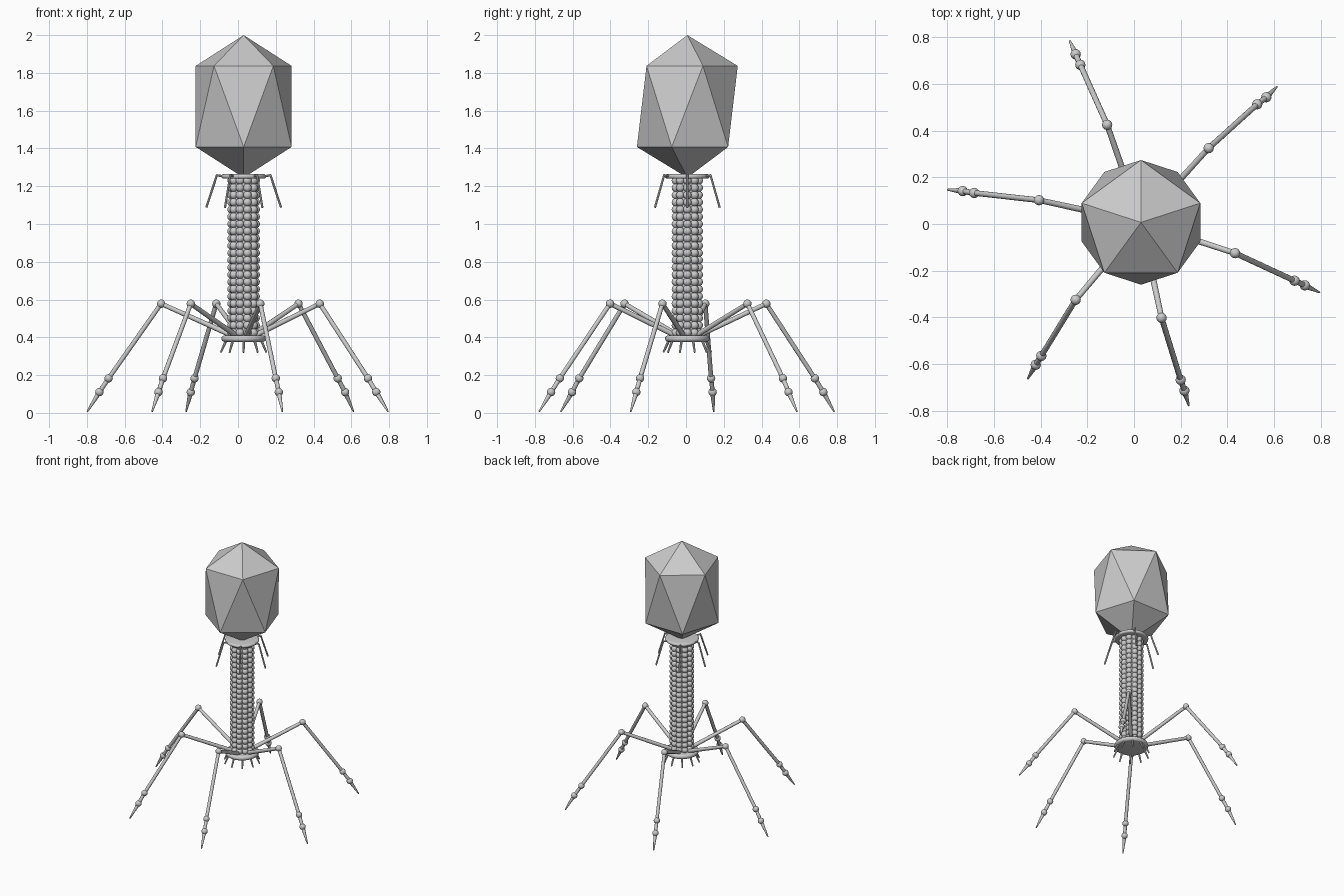
import bpy, bmesh
from math import sin, cos, pi, radians
from mathutils import Vector, Matrix

if "Cube" in bpy.data.objects:
    bpy.data.objects.remove(bpy.data.objects["Cube"])

CX, CY = 0.03, 0.007


def polar(r, deg, z):
    a = radians(deg)
    return Vector((CX + r * cos(a), CY + r * sin(a), z))


def finish(bm, name, smooth=True):
    mesh = bpy.data.meshes.new(name)
    bmesh.ops.recalc_face_normals(bm, faces=bm.faces)
    bm.to_mesh(mesh)
    bm.free()
    ob = bpy.data.objects.new(name, mesh)
    bpy.context.collection.objects.link(ob)
    if smooth:
        bpy.ops.object.select_all(action='DESELECT')
        ob.select_set(True)
        bpy.context.view_layer.objects.active = ob
        bpy.ops.object.shade_smooth_by_angle(angle=radians(40))
    return ob


def ball(bm, p, r, u=12, v=8):
    bmesh.ops.create_uvsphere(bm, u_segments=u, v_segments=v, radius=r,
                              matrix=Matrix.Translation(p))


def rod(bm, a, b, r1, r2, n=12):
    d = b - a
    m = Matrix.Translation((a + b) / 2) @ d.to_track_quat('Z', 'Y').to_matrix().to_4x4()
    bmesh.ops.create_cone(bm, cap_ends=True, segments=n, radius1=r1, radius2=r2,
                          depth=d.length, matrix=m)


def plate(name, z, r, h):
    # disc with a rounded rim, spun from a half profile
    bm = bmesh.new()
    pts = [(0, -h)] + [(r - h + h * cos(t), h * sin(t))
                       for t in [pi * (k / 8 - 0.5) for k in range(9)]] + [(0, h)]
    vs = [bm.verts.new((CX + x, CY, z + y)) for x, y in pts]
    es = [bm.edges.new(p) for p in zip(vs, vs[1:])]
    bmesh.ops.spin(bm, geom=vs + es, cent=(CX, CY, 0), axis=(0, 0, 1),
                   angle=2 * pi, steps=40)
    bmesh.ops.remove_doubles(bm, verts=bm.verts, dist=1e-4)
    return finish(bm, name)


# head: elongated icosahedron
bm = bmesh.new()
R = 0.267
top = bm.verts.new((CX, CY, 2.0))
bottom = bm.verts.new((CX, CY, 1.245))
up = [bm.verts.new(polar(R, 90 + 72 * k, 1.837)) for k in range(5)]
low = [bm.verts.new(polar(R, 126 + 72 * k, 1.408)) for k in range(5)]
for k in range(5):
    j = (k + 1) % 5
    bm.faces.new((top, up[k], up[j]))
    bm.faces.new((up[k], low[k], up[j]))
    bm.faces.new((low[k], low[j], up[j]))
    bm.faces.new((bottom, low[j], low[k]))
finish(bm, "head", smooth=False)

# collar and base plate
plate("collar", 1.252, 0.118, 0.012)
plate("base_plate", 0.393, 0.118, 0.017)

# tail core and beaded sheath
bm = bmesh.new()
rod(bm, Vector((CX, CY, 0.39)), Vector((CX, CY, 1.25)), 0.063, 0.063, 24)
finish(bm, "tail_core")
bm = bmesh.new()
ROWS = 22
for i in range(ROWS):
    for k in range(10):
        ball(bm, polar(0.064, 36 * k, 0.425 + i * 0.805 / (ROWS - 1)), 0.022)
finish(bm, "tail_sheath")

# collar whiskers
bm = bmesh.new()
for k in range(6):
    knee = polar(0.142, 60 * k, 1.258)
    rod(bm, polar(0.09, 60 * k, 1.25), knee, 0.006, 0.006, 8)
    ball(bm, knee, 0.006, 8, 6)
    rod(bm, knee, polar(0.198, 60 * k, 1.087), 0.006, 0.006, 8)
finish(bm, "collar_whiskers")

# short pins under the base plate
bm = bmesh.new()
for k in range(10):
    rod(bm, polar(0.095, 18 + 36 * k, 0.39), polar(0.127, 18 + 36 * k, 0.32), 0.008, 0.005, 8)
finish(bm, "base_pins")

# legs: knee, two ankle joints and pointed foot (plan positions)
legs = [
    ((0.32, 0.325), (0.528, 0.513), (0.567, 0.543), (0.612, 0.588)),
    ((-0.115, 0.425), (-0.23, 0.682), (-0.25, 0.727), (-0.275, 0.785)),
    ((-0.407, 0.102), (-0.685, 0.133), (-0.734, 0.141), (-0.798, 0.147)),
    ((-0.25, -0.325), (-0.397, -0.565), (-0.421, -0.603), (-0.455, -0.663)),
    ((0.118, -0.402), (0.2, -0.668), (0.216, -0.714), (0.235, -0.778)),
    ((0.433, -0.125), (0.688, -0.243), (0.732, -0.263), (0.795, -0.293)),
]
for n, plan in enumerate(legs, 1):
    knee, a1, a2, tip = [Vector((x, y, z)) for (x, y), z in zip(plan, (0.578, 0.183, 0.11, 0.006))]
    flat = Vector((knee.x - CX, knee.y - CY, 0)).normalized()
    hip = Vector((CX, CY, 0.415)) + flat * 0.075
    bm = bmesh.new()
    rod(bm, hip, knee, 0.014, 0.012)
    rod(bm, knee, a1, 0.012, 0.012)
    rod(bm, a1, a2, 0.012, 0.012)
    rod(bm, a2, tip, 0.014, 0.004)
    for p in (knee, a1, a2):
        ball(bm, p, 0.022, 16, 10)
    finish(bm, f"leg_{n}")
